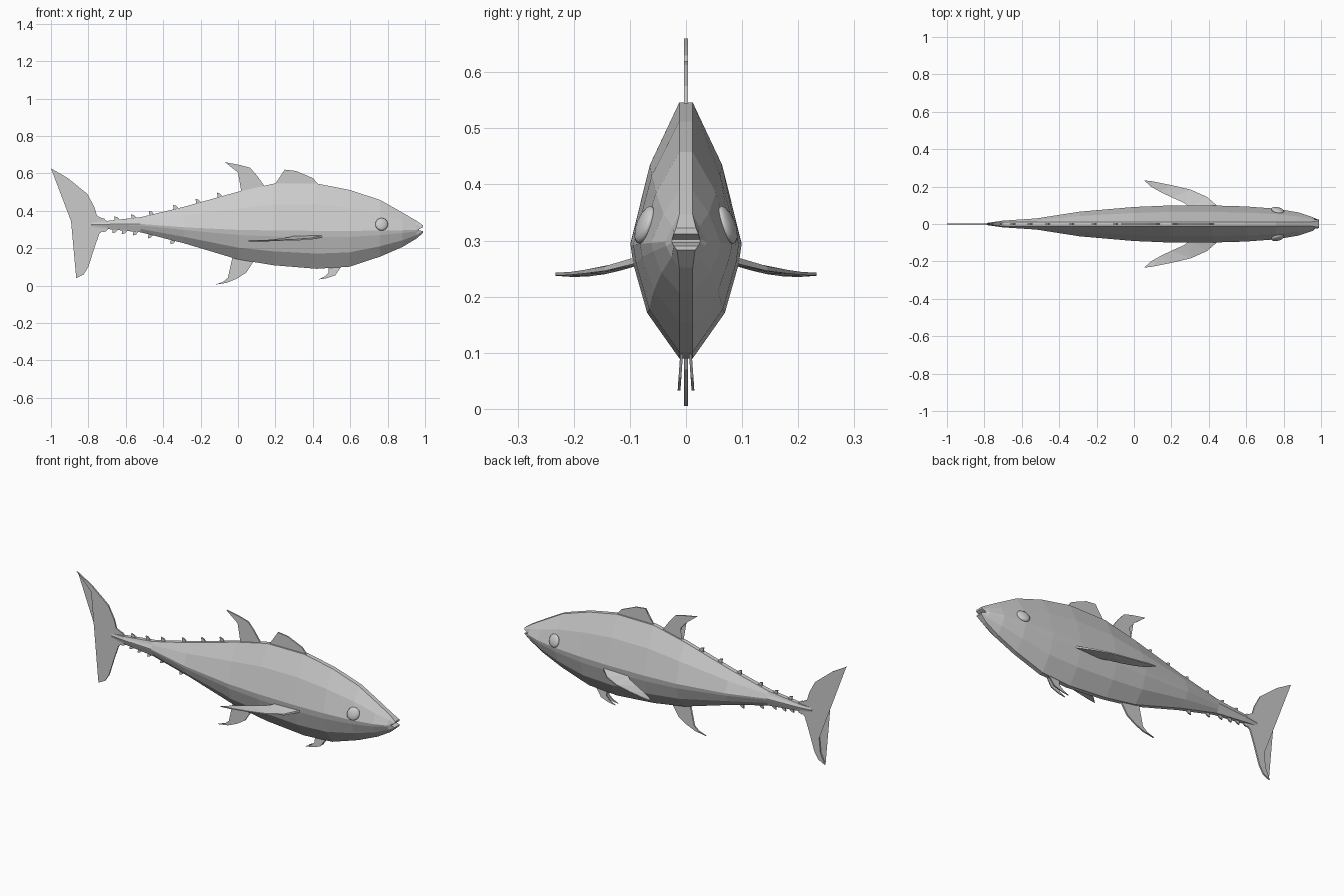
import bpy, bmesh, math
from mathutils import Vector

if "Cube" in bpy.data.objects:
    bpy.data.objects.remove(bpy.data.objects["Cube"])

# body stations: x, top z, bottom z, half width, height of widest line
STATIONS = [(-.785, .338, .315, .006, .327), (-.70, .346, .303, .018, .328),
            (-.52, .366, .285, .030, .330), (-.29, .421, .227, .066, .312),
            (0, .502, .140, .091, .298), (.19, .545, .109, .099, .295),
            (.42, .546, .090, .099, .293), (.595, .512, .101, .094, .293),
            (.76, .458, .155, .082, .294), (.88, .390, .207, .062, .296),
            (.955, .346, .252, .037, .298), (.99, .322, .283, .025, .302)]


def body_z(x, col):
    for a, b in zip(STATIONS, STATIONS[1:]):
        if a[0] <= x <= b[0]:
            return a[col] + (b[col] - a[col]) * (x - a[0]) / (b[0] - a[0])
    return STATIONS[0][col]


def finish(name, bm):
    bmesh.ops.recalc_face_normals(bm, faces=bm.faces)
    me = bpy.data.meshes.new(name)
    bm.to_mesh(me)
    bm.free()
    ob = bpy.data.objects.new(name, me)
    bpy.context.collection.objects.link(ob)
    return ob


def mirror(ob):
    m = ob.modifiers.new("mirror", 'MIRROR')
    m.use_axis = (False, True, False)


def fin(name, outline, thick=.008, place=lambda x, z, s: (x, s, z)):
    """Thin plate from an outline; place() puts each side in space."""
    bm = bmesh.new()
    sides = [[bm.verts.new(place(x, z, s * thick / 2)) for x, z in outline] for s in (-1, 1)]
    n = len(outline)
    caps = [bm.faces.new(sides[0]), bm.faces.new(sides[1][::-1])]
    for i in range(n):
        j = (i + 1) % n
        bm.faces.new((sides[0][i], sides[1][i], sides[1][j], sides[0][j]))
    bmesh.ops.triangulate(bm, faces=caps)
    return finish(name, bm)


# body: lofted faceted rings
bm = bmesh.new()
rings = []
for k, (x, top, bot, w, m) in enumerate(STATIONS):
    up, dn = top - m, m - bot
    cap = min(.012, w * .6)
    half = [(cap, top), (w * .65, m + up * .56), (w, m),
            (w * .95, m - dn * .17), (w * .7, m - dn * .6), (cap, bot)]
    if k == len(STATIONS) - 1:
        half = [(.018, top), (.022, m + up * .5), (w, m), (w, m - dn * .3), (.022, m - dn * .6), (.016, bot)]
    ring = half + [(-y, z) for y, z in reversed(half)]
    rings.append([bm.verts.new((x, y, z)) for y, z in ring])
for a, b in zip(rings, rings[1:]):
    for i in range(12):
        j = (i + 1) % 12
        bm.faces.new((a[i], a[j], b[j], b[i]))
bm.faces.new(rings[0])
# mouth: notch pulled back between the two lips
for i in range(5):
    bm.faces.new((rings[-1][i], rings[-1][i + 1], rings[-1][10 - i], rings[-1][11 - i]))
for i in (2, 3, 8, 9):
    rings[-1][i].co.x = .968
finish("body", bm)

# tail fin
fin("tail_fin", [(-1, .627), (-.91, .575), (-.805, .49), (-.768, .42), (-.755, .375), (-.70, .345),
                 (-.70, .305), (-.74, .28), (-.765, .21), (-.80, .10), (-.825, .06), (-.865, .04),
                 (-.838, .10), (-.83, .18), (-.835, .25), (-.81, .31), (-.81, .34), (-.83, .41),
                 (-.86, .46), (-.91, .535), (-.96, .59)])
# dorsal and anal fins
fin("front_dorsal_fin", [(.19, .53), (.235, .58), (.25, .62), (.31, .613), (.40, .575), (.44, .53)])
fin("rear_dorsal_fin", [(-.07, .66), (.01, .645), (.065, .63), (.10, .59), (.15, .52), (.02, .49),
                        (.038, .53), (.03, .57), (.0, .605)])
fin("anal_fin", [(-.03, .15), (-.02, .10), (-.045, .05), (-.08, .02), (-.125, .005), (-.06, .015),
                 (-.005, .038), (.045, .07), (.09, .14)])

# pelvic fins, splayed slightly outward
mirror(fin("pelvic_fins", [(.43, .033), (.47, .038), (.52, .055), (.565, .12), (.485, .11), (.485, .07), (.465, .05)],
           .005, lambda x, z, s: (x, .007 + (.11 - z) * .07 + s, z)))

# pectoral fins: outline in plan, curving down then level
def pectoral(x, y, s):
    sag = .244 + 1.6 * max(0, .19 - y) ** 2 + 3 * max(0, y - .20) ** 2
    taper = .6 + max(0, .2 - y) * 6
    return x, y, sag + .03 * (x - .3) + s * taper


mirror(fin("pectoral_fins", [(.055, .233), (.10, .228), (.20, .208), (.305, .183), (.39, .145), (.455, .088),
                             (.30, .088), (.27, .112), (.20, .143), (.14, .172), (.09, .20)], .009, pectoral))

# finlets along the back and belly of the tail
for side, col, xs in ((1, 1, (-.10, -.215, -.335, -.465, -.56, -.65, -.72)),
                      (-1, 2, (-.35, -.47, -.55, -.61, -.66, -.71))):
    for x in xs:
        z = body_z(x, col)
        h = .018 + .008 * (x + .72)
        fin("upper_finlet" if side > 0 else "lower_finlet",
            [(x - .012, z + side * h), (x + .004, z + side * h * .8), (x + .024, z - side * .006),
             (x - .008, z - side * .01)], .007)

# eyes: flattened spheres set into the head
bm = bmesh.new()
bmesh.ops.create_uvsphere(bm, u_segments=16, v_segments=8, radius=.034)
for v in bm.verts:
    v.co.z *= .42
    v.co = Vector((v.co.x, v.co.z, v.co.y))
    v.co.y -= v.co.z * .3 + v.co.x * .2
    v.co += Vector((.768, .073, .328))
eyes = finish("eyes", bm)
mirror(eyes)
eyes.data.polygons.foreach_set("use_smooth", [True] * len(eyes.data.polygons))
